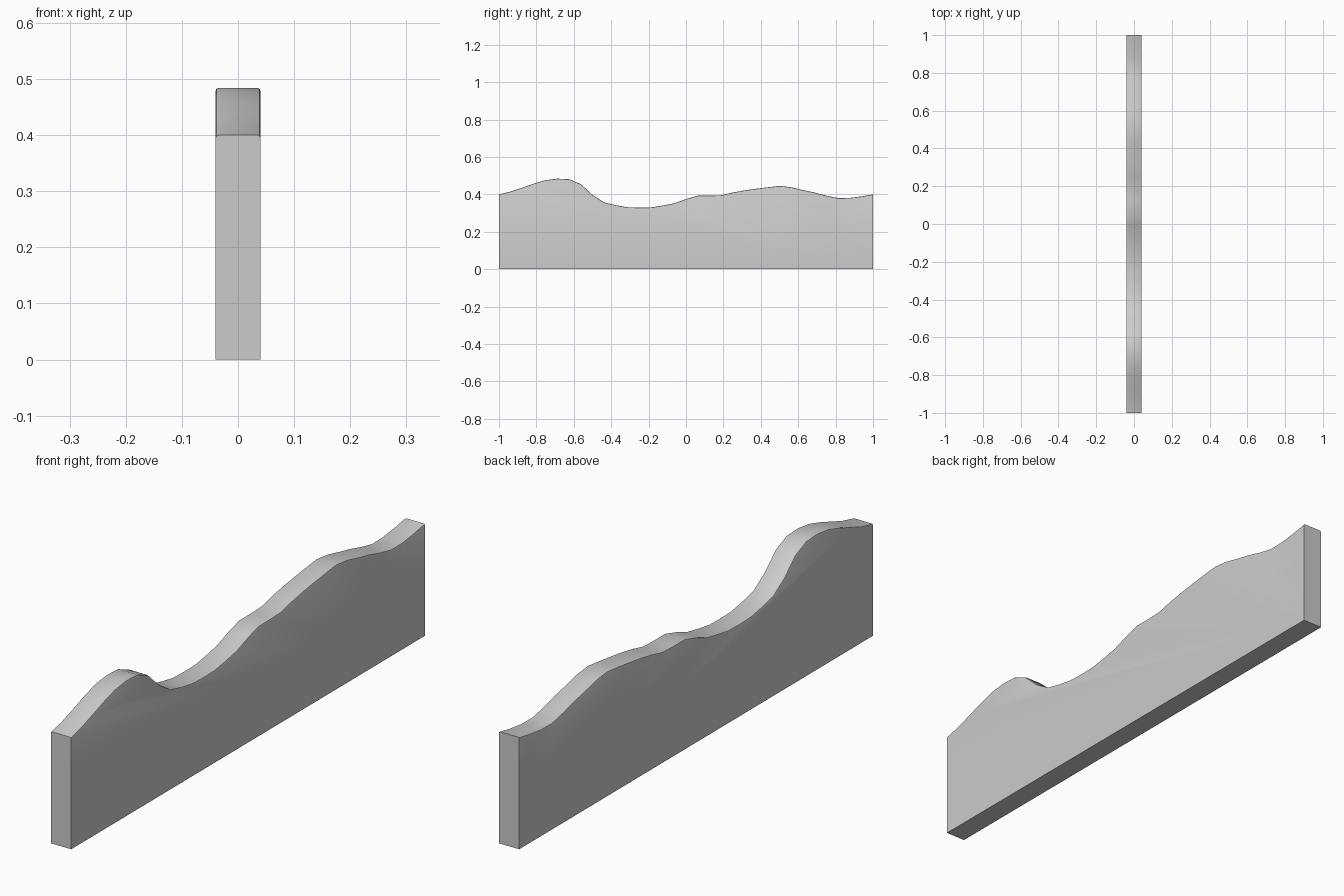
import bpy, bmesh

if "Cube" in bpy.data.objects:
    bpy.data.objects.remove(bpy.data.objects["Cube"])

HALF_WIDTH = 0.04
# Heights of the wavy top, evenly spaced along y from -1 to 1
HEIGHTS = [.40, .415, .436, .458, .476, .484, .481, .455, .397, .357, .342,
           .331, .329, .330, .340, .352, .375, .393, .393, .395, .410,
           .421, .430, .438, .445, .438, .423, .410, .393, .380, .381, .389, .40]
n = len(HEIGHTS) - 1

# Wall side profile extruded across x
bm = bmesh.new()
outline = [(-1, 0), (1, 0)] + [(1 - 2 * i / n, h) for i, h in enumerate(reversed(HEIGHTS))]
face = bm.faces.new([bm.verts.new((-HALF_WIDTH, y, z)) for y, z in outline])
ext = bmesh.ops.extrude_face_region(bm, geom=[face])
moved = [g for g in ext["geom"] if isinstance(g, bmesh.types.BMVert)]
bmesh.ops.translate(bm, verts=moved, vec=(2 * HALF_WIDTH, 0, 0))
bmesh.ops.recalc_face_normals(bm, faces=bm.faces)

# Small rounding along both long top edges
rim = [e for e in bm.edges
       if all(v.co.z > 0.1 for v in e.verts)
       and abs(e.verts[0].co.x - e.verts[1].co.x) < 1e-5]
bmesh.ops.bevel(bm, geom=rim, offset=0.005, segments=2, profile=0.5, affect='EDGES')

mesh = bpy.data.meshes.new("wavy_wall")
bm.to_mesh(mesh)
bm.free()
wall = bpy.data.objects.new("wavy_wall", mesh)
bpy.context.collection.objects.link(wall)
bpy.context.view_layer.objects.active = wall
wall.select_set(True)
bpy.ops.object.shade_smooth_by_angle(angle=0.7)
